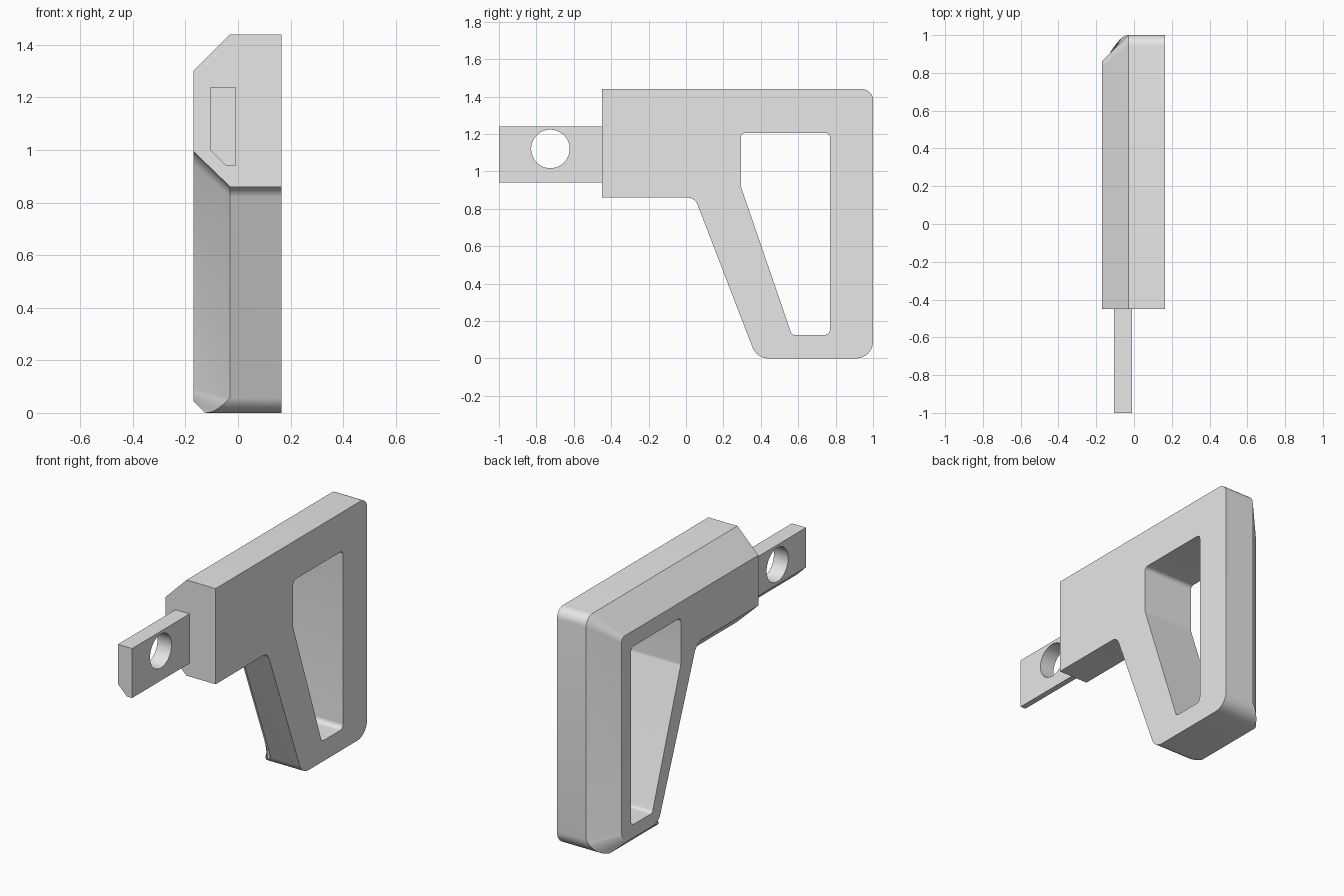
import bpy, bmesh, math
from mathutils import Vector, Matrix

if "Cube" in bpy.data.objects:
    bpy.data.objects.remove(bpy.data.objects["Cube"], do_unlink=True)

grey = bpy.data.materials.new("plain grey")
grey.use_nodes = True
colour = (0.8, 0.8, 0.8, 1)
grey.diffuse_color = colour
grey.node_tree.nodes["Principled BSDF"].inputs["Base Color"].default_value = colour

LEFT, RIGHT = 0.165, -0.17
STEPS = 8


def fillet(points, radii):
    """Round each corner of a (y, z) outline; returns (point, corner, fraction)."""
    out = []
    for i, r in enumerate(radii):
        p = Vector(points[i])
        a = (Vector(points[i - 1]) - p).normalized()
        b = (Vector(points[(i + 1) % len(points)]) - p).normalized()
        if r == 0:
            out.append((p, i, 0.5))
            continue
        half = a.angle(b) / 2
        centre = p + (a + b).normalized() * r / math.sin(half)
        start = p + a * r / math.tan(half) - centre
        end = p + b * r / math.tan(half) - centre
        sweep = start.angle_signed(end)
        for k in range(STEPS + 1):
            t = k / STEPS
            out.append((centre + Matrix.Rotation(-sweep * t, 2) @ start, i, t))
    return out


def inset(points, widths):
    """Move every edge of a clockwise outline inward by its own width."""
    n = len(points)
    normals = []
    for i in range(n):
        d = (Vector(points[(i + 1) % n]) - Vector(points[i])).normalized()
        normals.append(Vector((d.y, -d.x)))
    return [Vector(points[i]) + Matrix((normals[i - 1], normals[i])).inverted()
            @ Vector((widths[i - 1], widths[i])) for i in range(n)]


def loft(name, rings):
    """Join rings of equal length into a closed solid."""
    bm = bmesh.new()
    loops = [[bm.verts.new(p) for p in ring] for ring in rings]
    for a, b in zip(loops, loops[1:]):
        for i in range(len(a)):
            j = (i + 1) % len(a)
            bm.faces.new((a[i], a[j], b[j], b[i]))
    bm.faces.new(loops[0])
    bm.faces.new(loops[-1])
    bmesh.ops.recalc_face_normals(bm, faces=bm.faces)
    mesh = bpy.data.meshes.new(name)
    bm.to_mesh(mesh)
    bm.free()
    mesh.materials.append(grey)
    obj = bpy.data.objects.new(name, mesh)
    bpy.context.collection.objects.link(obj)
    return obj


def across(outline, x):
    return [(x, p.x, p.y) for p, _, _ in outline]


def cut(obj, cutter):
    """Subtract the cutter, discard it, and shade the result."""
    mod = obj.modifiers.new("opening", "BOOLEAN")
    mod.operation, mod.solver, mod.object = "DIFFERENCE", "EXACT", cutter
    bpy.ops.object.select_all(action="DESELECT")
    bpy.context.view_layer.objects.active = obj
    obj.select_set(True)
    bpy.ops.object.modifier_apply(modifier=mod.name)
    bpy.data.objects.remove(cutter, do_unlink=True)
    bpy.ops.object.shade_smooth_by_angle(angle=math.radians(25))


# Frame: side outline with a chamfer on the right face, shallower along the base
side = [(-0.45, 1.44), (1, 1.44), (1, 0), (0.378, 0), (0.047, 0.86), (-0.45, 0.86)]
outer = fillet(side, [0, 0.06, 0.09, 0.09, 0.06, 0])
inner = fillet(inset(side, [0.14, 0.14, 0.045, 0.135, 0.135, 0]),
               [0, 0.03, 0.08, 0.07, 0.08, 0])
depth = [0.14, 0.14, 0.045, 0.14, 0.14, 0.14]
shoulder = [(RIGHT + depth[i - 1] * (1 - t) + depth[i] * t, p.x, p.y)
            for p, i, t in outer]
frame = loft("stock_frame", [across(outer, LEFT), shoulder, across(inner, RIGHT)])

# Opening through the frame
window = fillet([(0.293, 1.205), (0.77, 1.205), (0.77, 0.125), (0.566, 0.125),
                 (0.293, 0.92)], [0.025, 0.025, 0.03, 0.025, 0.04])
cut(frame, loft("window_cutter", [across(window, LEFT + 0.1), across(window, RIGHT - 0.1)]))

# Mounting tang with a chamfered lower edge and a round pin hole
section = [(-0.105, 1.24), (-0.01, 1.24), (-0.01, 0.94), (-0.045, 0.94), (-0.105, 1.0)]
tang = loft("mounting_tang", [[(x, y, z) for x, z in section] for y in (-1, -0.44)])
bpy.ops.mesh.primitive_cylinder_add(vertices=48, radius=0.103, depth=1,
                                    location=(0, -0.725, 1.12),
                                    rotation=(0, math.pi / 2, 0))
cut(tang, bpy.context.object)
